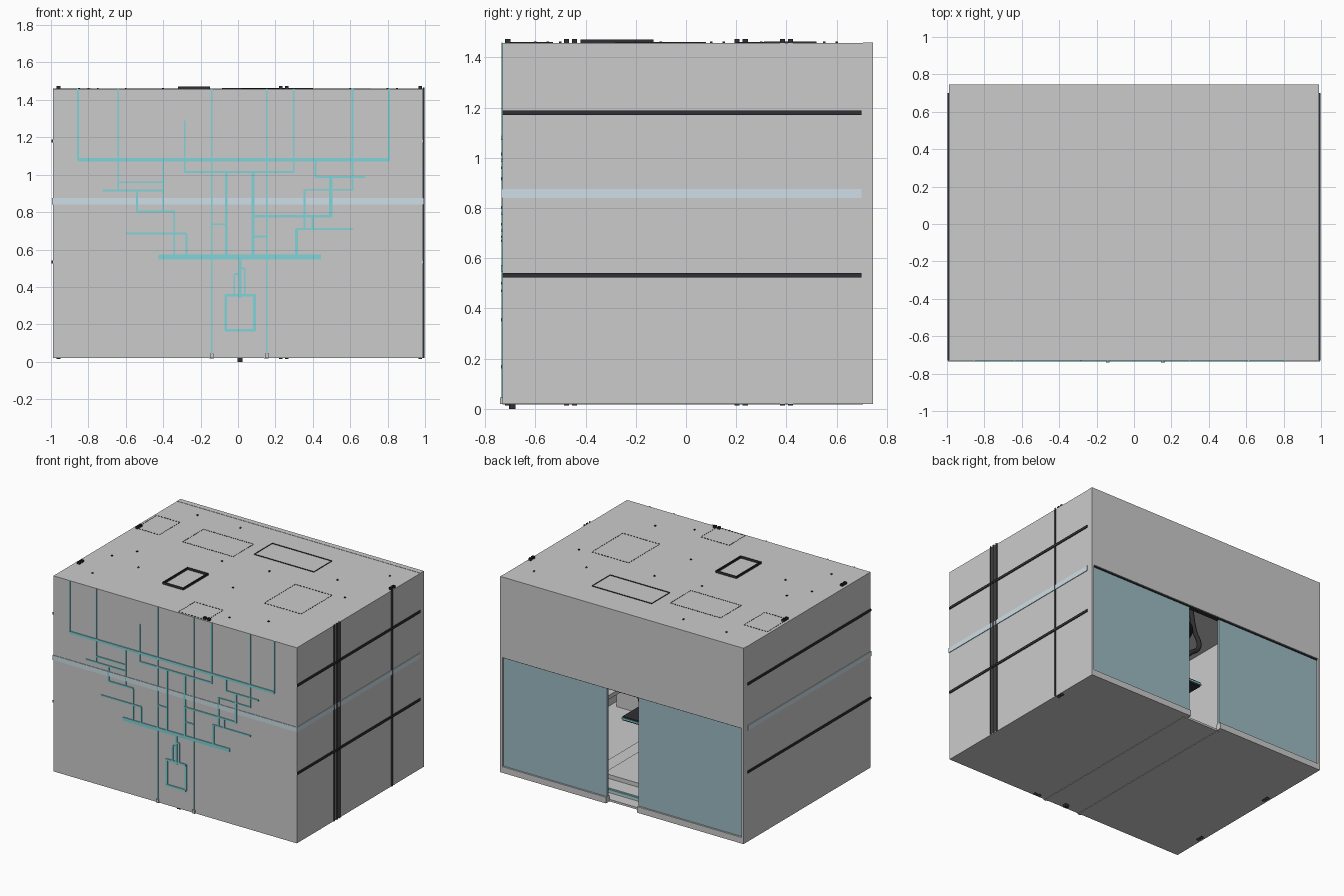
import bpy, bmesh, math
from mathutils import Vector

if "Cube" in bpy.data.objects:
    bpy.data.objects.remove(bpy.data.objects["Cube"])


def material(name, r, g, b):
    m = bpy.data.materials.new(name)
    m.diffuse_color = (r, g, b, 1)
    m.use_nodes = True
    m.node_tree.nodes["Principled BSDF"].inputs["Base Color"].default_value = m.diffuse_color
    return m


TEAL = material("teal", 0.22, 0.66, 0.70)
GLASS = material("glass", 0.33, 0.50, 0.55)
BLUE = material("pale_blue", 0.62, 0.74, 0.80)
BLACK = material("black", 0.03, 0.03, 0.035)
WHITE = material("white", 0.92, 0.92, 0.92)


def finish(name, bm, mat):
    me = bpy.data.meshes.new(name)
    bm.to_mesh(me)
    bm.free()
    ob = bpy.data.objects.new(name, me)
    bpy.context.collection.objects.link(ob)
    if mat:
        me.materials.append(mat)
    return ob


def boxes(name, spans, mat=None):
    """One object from boxes given as (x0, x1, y0, y1, z0, z1)."""
    bm = bmesh.new()
    for x0, x1, y0, y1, z0, z1 in spans:
        vs = bmesh.ops.create_cube(bm, size=1)["verts"]
        bmesh.ops.scale(bm, verts=vs, vec=(x1 - x0, y1 - y0, z1 - z0))
        bmesh.ops.translate(bm, verts=vs, vec=((x0 + x1) / 2, (y0 + y1) / 2, (z0 + z1) / 2))
    return finish(name, bm, mat)


def ribbons(name, segments, offset, mat=BLACK, dash=0):
    """Thin upright fins: each segment swept along the offset, optionally dashed."""
    bm = bmesh.new()
    for a, b in segments:
        a, b, d = Vector(a), Vector(b), Vector(offset)
        n = max(1, round((b - a).length / dash)) if dash else 1
        for i in range(n):
            p = a.lerp(b, i / n)
            q = a.lerp(b, (i + (0.55 if dash else 1)) / n)
            bm.faces.new([bm.verts.new(v) for v in (p, q, q + d, p + d)])
    return finish(name, bm, mat)


def outline(x0, x1, y0, y1, z):
    c = [(x0, y0, z), (x1, y0, z), (x1, y1, z), (x0, y1, z)]
    return [(c[i], c[(i + 1) % 4]) for i in range(4)]


def cable(name, pts, r, mat=BLACK):
    cu = bpy.data.curves.new(name, "CURVE")
    cu.dimensions, cu.bevel_depth, cu.bevel_resolution = "3D", r, 2
    cu.use_fill_caps = True
    sp = cu.splines.new("POLY" if len(pts) == 2 else "NURBS")
    sp.points.add(len(pts) - 1)
    for p, co in zip(sp.points, pts):
        p.co = (*co, 1)
    if len(pts) > 2:
        sp.use_endpoint_u, sp.order_u = True, 3
    cu.materials.append(mat)
    bpy.context.collection.objects.link(bpy.data.objects.new(name, cu))


X, Y0, Y1, YW, Z0, Z1, T = 0.99, -0.73, 0.745, 0.705, 0.02, 1.46, 0.015

# Room shell
boxes("floor", [(-X, X, Y0, YW, Z0, Z0 + T)])
boxes("roof", [(-X, X, Y0, YW, Z1 - T, Z1 - 0.002)])
boxes("front_wall", [(-X, X, Y0, Y0 + T, Z0 + T, Z1 - T)])
boxes("side_walls", [(s * X - T * (s > 0), s * X + T * (s < 0), Y0 + T, YW, Z0 + T, Z1 - T) for s in (-1, 1)])

# Back wall: lintel, posts, sills and sliding glass doors with a central gap
boxes("back_frame", [(-X, X, YW, Y1, 0.87, Z1),
                     (-X, -0.972, YW, Y1, Z0, 0.87), (0.972, X, YW, Y1, Z0, 0.87),
                     (-0.972, -0.125, YW, Y1, Z0, 0.065), (0.13, 0.972, YW, Y1, Z0, 0.065)])
boxes("glass_doors", [(-0.972, -0.125, 0.715, 0.732, 0.065, 0.865),
                      (0.13, 0.972, 0.715, 0.732, 0.065, 0.865)], GLASS)
boxes("door_rail", [(-0.972, 0.972, 0.708, 0.738, 0.862, 0.872)], BLACK)

# Circuit-like teal lines on the front: (position, start, end, thickness)
P = 0.006
across = [(1.08, -.855, .81, .018), (1.015, -.285, .30, .012), (.96, -.64, -.40, .01),
          (.915, -.725, -.40, .01), (.803, -.54, -.34, .012), (.685, -.60, -.275, .01),
          (.735, -.14, -.065, .01), (.67, .08, .155, .01), (.778, .08, .50, .012),
          (.988, .415, .68, .01), (.92, .355, .61, .008), (.71, .31, .615, .01),
          (.56, -.425, .445, .025), (.47, -.02, .01, .01), (.50, .01, .035, .01),
          (.355, -.07, .09, .014), (.168, -.07, .09, .014)]
upright = [(-.855, 1.08, Z1, .01), (-.64, .915, Z1, .008), (-.14, .03, Z1, .008),
           (-.285, 1.01, 1.29, .008), (.155, .03, Z1, .008), (.298, 1.01, Z1, .01),
           (.612, .915, Z1, .01), (.808, 1.08, Z1, .01), (-.40, .80, 1.08, .008),
           (-.54, .80, .915, .01), (-.34, .56, .80, .008), (-.275, .56, .685, .012),
           (-.063, .56, 1.015, .012), (.08, .56, 1.015, .016), (.495, .775, .99, .018),
           (.415, .99, 1.08, .01), (.355, .71, .92, .01), (.40, .71, .778, .012),
           (.312, .56, .71, .016), (.01, .34, .56, .016), (-.02, .35, .47, .01),
           (.036, .35, .50, .01), (-.066, .165, .36, .014), (.088, .165, .36, .014)]
boxes("front_lines_across", [(a, b, Y0 - P, Y0, z - t / 2, z + t / 2) for z, a, b, t in across], TEAL)
boxes("front_lines_upright", [(x - t / 2, x + t / 2, Y0 - P + .0005, Y0, a, b) for x, a, b, t in upright], TEAL)
boxes("front_line_feet", [(x - .01, x + .01, Y0 - .01, Y0, Z0, .045) for x in (-.14, .155)])

# Pale band around three sides, black rails on the two sides
boxes("pale_band", [(-X - .005, X + .005, Y0 - .004, Y0, .84, .875)]
      + [(s * X - .005, s * X + .005, Y0, .70, .84, .875) for s in (-1, 1)], BLUE)
boxes("side_rails", [(s * X - .006, s * X + .006, Y0, .70, z - .009, z + .009)
                     for s in (-1, 1) for z in (.533, 1.18)], BLACK)

# Upright fins on the right wall
ribbons("right_wall_fins", [((X, y + d, Z0), (X, y + d, Z1 + .005))
                            for y in (-.30, -.27, -.24, .37) for d in (-.004, .004)], (.008, 0, 0))

# Roof hatch and outlines
hatch = outline(-.32, -.15, -.42, -.13, Z1 - .002) + outline(-.312, -.158, -.412, -.138, Z1 - .002)
ribbons("roof_hatch", hatch, (0, 0, .014))
ribbons("roof_panel_solid", outline(-.085, .40, .31, .52, Z1 - .002), (0, 0, .006))
ribbons("roof_panel_outlines", outline(-.59, -.18, .20, .44, Z1 - .002), (0, 0, .004), dash=.018)
ribbons("roof_dashed_outlines", outline(.41, .71, -.28, .08, Z1 - .002)
        + outline(-.97, -.78, .20, .44, Z1 - .002) + outline(.02, .25, -.72, -.53, Z1 - .002),
        (0, 0, .004), dash=.025)
dots = [(-.75, -.1), (-.6, -.3), (-.4, .6), (-.2, .1), (.1, -.2), (.15, .15), (.6, .3),
        (.6, -.5), (.8, .1), (.85, .55), (-.8, -.55), (-.75, .6), (-.85, -.25), (.35, -.6)]
ribbons("roof_studs", [s for x, y in dots for s in outline(x - .005, x + .005, y - .005, y + .005, Z1 - .002)],
        (0, 0, .005))

# Edge clips on roof and underside
clips = [(-.96, -.46), (-.96, .22), (.245, -.71), (.975, .40)]
for label, z, h in (("roof_clips", Z1 - .002, .015), ("floor_clips", Z0, -.006)):
    segs = []
    for x, y in clips:
        for d in (-.016, .016):
            dx, dy = (d, 0) if abs(y) > .7 else (0, d)
            segs += outline(x + dx - .01, x + dx + .01, y + dy - .01, y + dy + .01, z)
    ribbons(label, segs, (0, 0, h))

# Underside strips and small foot
boxes("underside_strips", [(x - .012, x + .012, Y0, YW, Z0 - .003, Z0) for x in (-.14, .15)], WHITE)
boxes("underside_foot", [(-.004, .024, -.705, -.68, 0, Z0)], BLACK)

# Interior: stepped platform with teal edges
boxes("platform", [(-.45, .45, -.35, .62, .035, .07), (-.32, .32, -.22, .5, .07, .1)], WHITE)
boxes("platform_trim", [(-.455, .455, .62, .626, .05, .062), (-.455, .455, -.356, -.35, .05, .062),
                        (-.456, -.45, -.356, .626, .05, .062), (.45, .456, -.356, .626, .05, .062)], TEAL)

# Interior: central work table on dark columns, overhead ring and hanging arms
boxes("table", [(-.2, .2, .05, .45, .50, .53)], BLACK)
boxes("table_rim", [(-.205, .205, .045, .455, .51, .52)], TEAL)
for sx in (-1, 1):
    for y in (.12, .38):
        cable("table_column", [(sx * .09, y, .1), (sx * .09, y, .5)], .022)
        cable("hanging_arm", [(sx * .16, y, 1.44), (sx * .17, y, 1.0), (sx * .28, y, .85),
                              (sx * .12, y, .75), (sx * .1, y, .62)], .016)
for z, r in ((.72, .16), (.95, .22)):
    bpy.ops.mesh.primitive_torus_add(location=(0, .25, z), major_radius=r, minor_radius=.014,
                                     major_segments=40, minor_segments=8)
    ring = bpy.context.object
    ring.name = "overhead_ring"
    ring.data.materials.append(BLACK)
    bpy.ops.object.shade_smooth_by_angle()
boxes("overhead_mount", [(-.25, .25, 0, .5, 1.38, 1.445)], WHITE)

# Interior: desks along the side walls
boxes("side_desks", [(s * .83 - .12, s * .83 + .12, -.6, .5, .30, .33) for s in (-1, 1)]
      + [(s * .83 - .10, s * .83 + .10, y, y + .03, .035, .30) for s in (-1, 1) for y in (-.55, .42)], WHITE)
